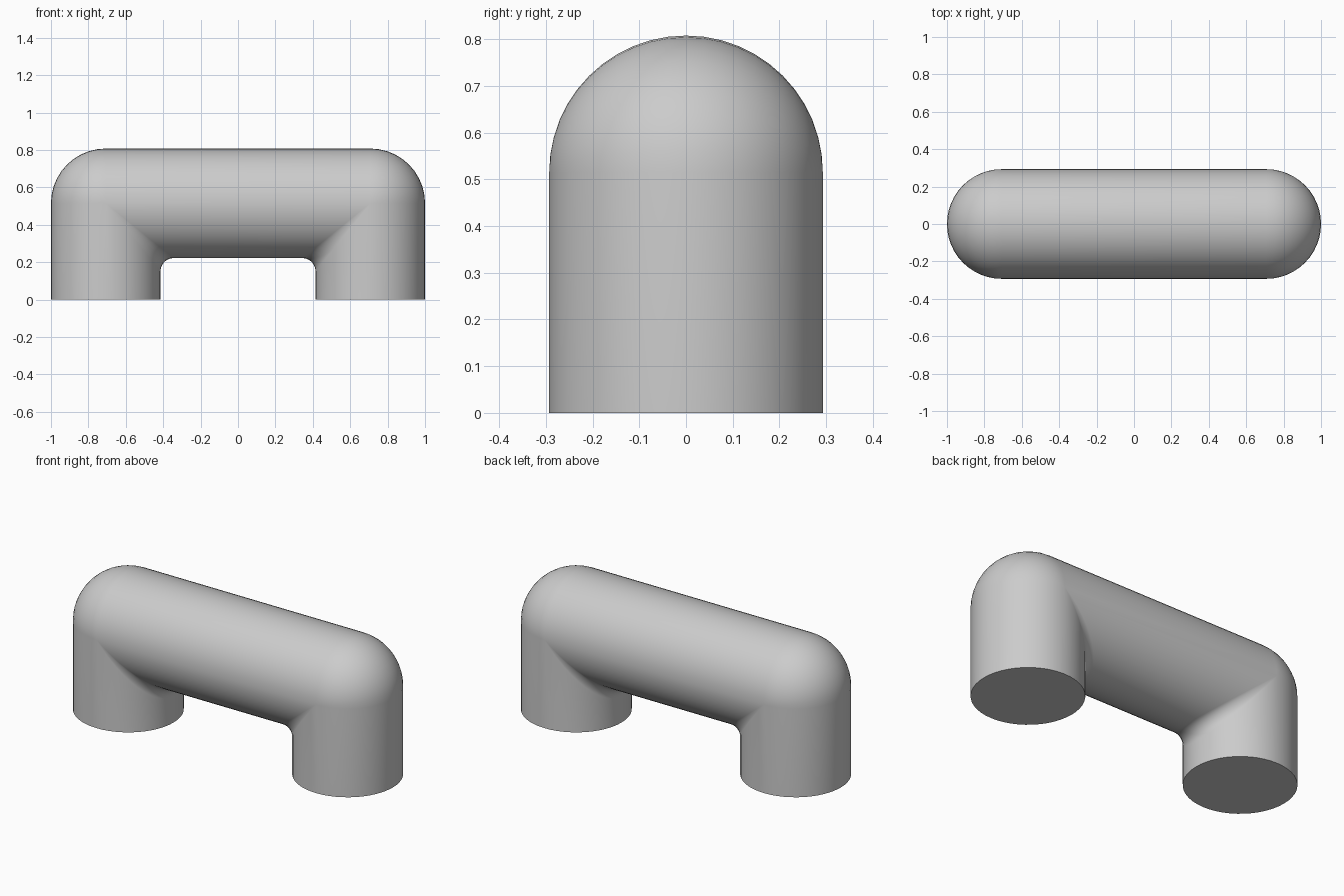
import bpy, bmesh
from math import sin, cos, pi

if "Cube" in bpy.data.objects:
    bpy.data.objects.remove(bpy.data.objects["Cube"])

R = 0.293           # tube radius
AX, AZ = 0.707, 0.515   # corner of the tube centre line
FILLET = 0.07       # inside corner radius
SIDES, STEPS = 48, 10


def lengthwise_profile(t):
    """One line along the handle, foot to foot, at angle t around the tube."""
    u, y = R * cos(t), R * sin(t)
    if u >= 0:      # outside: rounded about the corner
        off, rad = 0, u
    else:           # inside: mitred with a small fillet
        rad = -u * FILLET / R
        off = -u + rad
    left = [(-AX - u, y, 0)]
    for i in range(STEPS + 1):
        a = pi / 2 * i / STEPS
        left.append((-AX + off - rad * cos(a), y, AZ - off + rad * sin(a)))
    return left + [(-x, y, z) for x, y, z in reversed(left)]


# Bent tube: skin the lengthwise lines, then cap the feet
bm = bmesh.new()
lines = [[bm.verts.new(p) for p in lengthwise_profile(2 * pi * k / SIDES)]
         for k in range(SIDES)]
for k in range(SIDES):
    a, b = lines[k], lines[(k + 1) % SIDES]
    for i in range(len(a) - 1):
        bm.faces.new((a[i], b[i], b[i + 1], a[i + 1]))
bm.faces.new([l[0] for l in lines])
bm.faces.new([l[-1] for l in lines])
bmesh.ops.remove_doubles(bm, verts=bm.verts[:], dist=1e-5)
bmesh.ops.recalc_face_normals(bm, faces=bm.faces[:])

mesh = bpy.data.meshes.new("handle")
bm.to_mesh(mesh)
bm.free()
handle = bpy.data.objects.new("handle", mesh)
bpy.context.collection.objects.link(handle)
bpy.context.view_layer.objects.active = handle
handle.select_set(True)
bpy.ops.object.shade_smooth_by_angle(angle=pi / 6)
